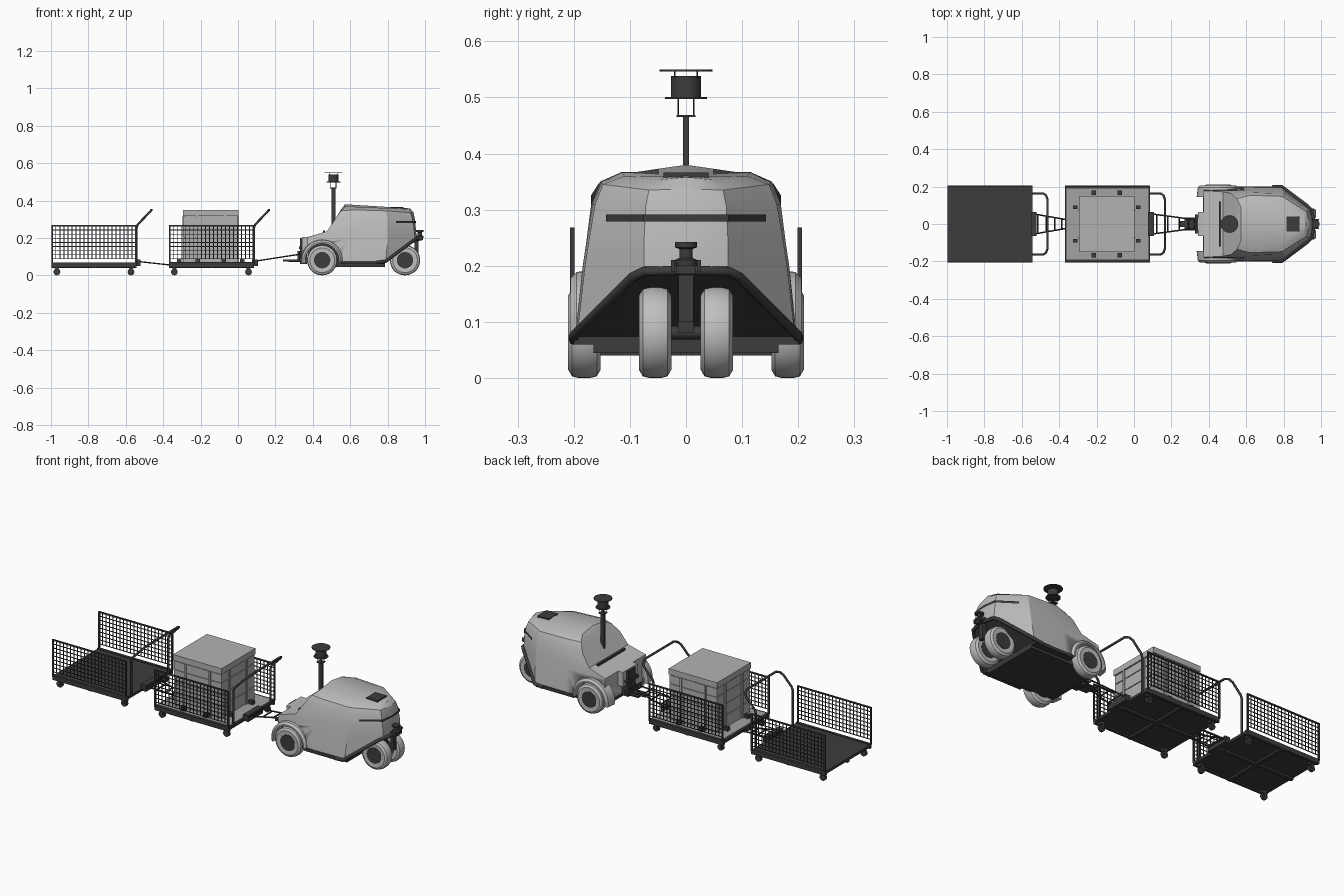
import bpy, bmesh, math
from mathutils import Vector, Matrix

if "Cube" in bpy.data.objects:
    bpy.data.objects.remove(bpy.data.objects["Cube"])


def mat(name, v):
    m = bpy.data.materials.new(name)
    m.diffuse_color = (v, v, v, 1)
    m.use_nodes = True
    m.node_tree.nodes["Principled BSDF"].inputs["Base Color"].default_value = m.diffuse_color
    return m


LIGHT = mat("light grey paint", 0.5)
TYRE = mat("pale grey tyre", 0.52)
CRATE = mat("crate grey", 0.45)
SHEET = mat("mid grey sheet", 0.36)
DARK = mat("charcoal", 0.045)


def finish(name, bm, mats, smooth=None):
    bmesh.ops.recalc_face_normals(bm, faces=bm.faces)
    me = bpy.data.meshes.new(name)
    bm.to_mesh(me)
    bm.free()
    ob = bpy.data.objects.new(name, me)
    bpy.context.collection.objects.link(ob)
    for m in mats:
        me.materials.append(m)
    if smooth:
        bpy.context.view_layer.objects.active = ob
        bpy.ops.object.select_all(action='DESELECT')
        ob.select_set(True)
        bpy.ops.object.shade_smooth_by_angle(angle=math.radians(smooth))
    return ob


def add_box(bm, x0, x1, y0, y1, z0, z1):
    m = Matrix.Translation(((x0 + x1) / 2, (y0 + y1) / 2, (z0 + z1) / 2)) @ Matrix.Diagonal((x1 - x0, y1 - y0, z1 - z0, 1))
    bmesh.ops.create_cube(bm, size=1, matrix=m)


def boxes(name, m, *dims):
    bm = bmesh.new()
    for d in dims:
        add_box(bm, *d)
    return finish(name, bm, [m])


def lathe(name, m, centre, profile, axis='Y', n=36):
    """Spin (radius, along-axis) profile, closing the ends."""
    bm = bmesh.new()
    rot = Matrix.Rotation(math.radians(-90), 4, 'X') if axis == 'Y' else Matrix()
    rings = [[bm.verts.new(Vector(centre) + rot @ Vector((r * math.cos(2 * math.pi * i / n), r * math.sin(2 * math.pi * i / n), h)))
              for i in range(n)] for r, h in profile]
    for a, b in zip(rings, rings[1:]):
        for i in range(n):
            bm.faces.new((a[i], a[(i + 1) % n], b[(i + 1) % n], b[i]))
    bm.faces.new(rings[0])
    bm.faces.new(rings[-1])
    return finish(name, bm, [m], 35)


def cyl(name, m, c, r, h, axis='Y', n=24):
    return lathe(name, m, c, [(r, -h / 2), (r, h / 2)], axis, n)


def tube(name, m, paths, r, res=2):
    cu = bpy.data.curves.new(name, 'CURVE')
    cu.dimensions, cu.bevel_depth, cu.bevel_resolution, cu.use_fill_caps = '3D', r, res, True
    for p in paths:
        s = cu.splines.new('POLY')
        s.points.add(len(p) - 1)
        for q, c in zip(s.points, p):
            q.co = (*c, 1)
    tmp = bpy.data.objects.new(name, cu)
    bpy.context.collection.objects.link(tmp)
    bpy.context.view_layer.update()
    me = bpy.data.meshes.new_from_object(tmp.evaluated_get(bpy.context.evaluated_depsgraph_get()))
    bpy.data.objects.remove(tmp)
    bm = bmesh.new()
    bm.from_mesh(me)
    return finish(name, bm, [m], 50)


# ---- tractor body: half rings from rear centre to nose, lofted and mirrored
RINGS = [
    [(.37, 0, .07), (.37, .187, .07), (.60, .198, .07), (.79, .195, .07), (.945, .07, .07), (.955, 0, .07)],
    [(.372, 0, .205), (.372, .178, .205), (.60, .184, .20), (.80, .18, .20), (.945, .075, .20), (.955, 0, .20)],
    [(.475, 0, .235), (.475, .172, .235), (.60, .178, .24), (.80, .174, .24), (.942, .075, .24), (.952, 0, .24)],
    [(.52, 0, .30), (.52, .163, .30), (.62, .169, .31), (.80, .162, .31), (.932, .072, .305), (.945, 0, .305)],
    [(.55, 0, .352), (.55, .135, .345), (.62, .153, .35), (.79, .148, .345), (.922, .066, .335), (.938, 0, .337)],
    [(.572, 0, .38), (.572, .09, .367), (.62, .115, .367), (.78, .11, .36), (.905, .05, .353), (.92, 0, .358)]]
bm = bmesh.new()
for s in (1, -1):
    rr = [[bm.verts.new((x, y * s, z)) for x, y, z in ring] for ring in RINGS]
    for a, b in zip(rr, rr[1:]):
        for i in range(5):
            bm.faces.new((a[i], a[i + 1], b[i + 1], b[i]))
    bm.faces.new(rr[0])
    bm.faces.new(rr[-1])
bmesh.ops.remove_doubles(bm, verts=bm.verts, dist=1e-5)
# slanted cut under the nose to clear the front wheels
cut = bmesh.ops.bisect_plane(bm, geom=bm.verts[:] + bm.edges[:] + bm.faces[:], plane_co=(.78, 0, .07),
                             plane_no=(.12, 0, -.165), clear_outer=True)
bmesh.ops.holes_fill(bm, edges=[e for e in bm.edges if e.is_boundary])
bmesh.ops.recalc_face_normals(bm, faces=bm.faces)
for f in bm.faces:
    f.material_index = 1 if f.normal.z < -.5 else 0
body = finish("tractor_body", bm, [LIGHT, DARK], 28)
for s, side in ((1, "left"), (-1, "right")):
    c = cyl("wheel_arch_cutter_" + side, DARK, (.45, s * .195, .08), .092, .1, n=40)
    c.hide_render = True
    c.hide_set(True)
    b = body.modifiers.new("arch_" + side, 'BOOLEAN')
    b.object, b.operation, b.solver = c, 'DIFFERENCE', 'EXACT'

# ---- fenders: arched strip over each rear wheel
for s in (1, -1):
    bm = bmesh.new()
    prev = None
    for i in range(21):
        a = math.radians(-5 + 195 * i / 20)
        q = [bm.verts.new((.45 + r * math.cos(a), s * y, .08 + r * math.sin(a)))
             for r, y in ((.09, .145), (.115, .145), (.109, .195), (.098, .206), (.09, .206))]
        if prev:
            for k in range(5):
                bm.faces.new((prev[k], prev[(k + 1) % 5], q[(k + 1) % 5], q[k]))
        else:
            bm.faces.new(q)
        prev = q
    bm.faces.new(prev)
    finish("rear_fender", bm, [LIGHT], 35)

# ---- wheels
for name, x, y in (("rear_wheel", .45, .181), ("front_wheel", .893, .055)):
    for s in (1, -1):
        lathe(name, TYRE, (x, s * y, .081), [(.045, -.027), (.066, -.029), (.078, -.022), (.081, -.01),
                                             (.081, .01), (.078, .022), (.066, .029), (.045, .027)])
        cyl(name + "_hub", DARK, (x, s * y, .081), .044, .058)
cyl("front_axle", DARK, (.893, 0, .081), .012, .1)
cyl("rear_axle", DARK, (.45, 0, .081), .02, .33)
boxes("front_fork", DARK, (.88, .91, -.014, .014, .08, .18))

# ---- chassis, skirts, stripes and vent
boxes("chassis", DARK, (.38, .785, -.165, .165, .045, .09), (.55, .785, -.2, .2, .06, .078))
boxes("roof_vent", DARK, (.815, .885, -.04, .04, .352, .366))
boxes("rear_light_bar", DARK, (.455, .466, -.12, .12, .222, .24))
stripe = [(.845, -.143), (.942, -.0755), (.951, 0), (.942, .0755), (.845, .143)]
bm = bmesh.new()
lo, hi = ([bm.verts.new((x, y, z)) for x, y in stripe] for z in (.279, .291))
for i in range(4):
    bm.faces.new((lo[i], lo[i + 1], hi[i + 1], hi[i]))
bmesh.ops.solidify(bm, geom=bm.faces[:], thickness=.006)
finish("front_light_strip", bm, [DARK])

# ---- bumper with front sensor
tube("bumper", DARK, [[(.74, -.2, .068), (.79, -.2, .075), (.93, -.095, .18), (.95, -.075, .19), (.965, 0, .192),
                       (.95, .075, .19), (.93, .095, .18), (.79, .2, .075), (.74, .2, .068)]], .009)
boxes("sensor_post", DARK, (.945, .965, -.013, .013, .10, .2), (.945, .985, -.018, .018, .185, .205))
lathe("front_sensor", DARK, (.972, 0, .2), [(.02, 0), (.02, .01), (.012, .014), (.012, .03), (.02, .033), (.02, .042)], 'Z', 20)
boxes("sensor_arms", DARK, (.955, .99, -.027, -.02, .19, .21), (.955, .99, .02, .027, .19, .21))

# ---- mast with scanner
MX = .51
boxes("mast", DARK, (MX - .011, MX + .011, -.005, .005, .22, .467))
boxes("mast_plate", DARK, (MX - .017, MX + .017, -.017, .017, .465, .469))
cyl("scanner_base", DARK, (MX, 0, .499), .037, .003, 'Z')
cyl("scanner", DARK, (MX, 0, .519), .027, .038, 'Z')
cyl("scanner_cap", DARK, (MX, 0, .548), .047, .003, 'Z', 32)
tube("scanner_posts", DARK, [[(MX + sx * k, sy * k, z0), (MX + sx * k, sy * k, z1)] for sx in (1, -1) for sy in (1, -1)
                             for k, z0, z1 in ((.014, .467, .499), (.02, .535, .548))], .0015, 1)

# ---- rear hitch
boxes("hitch_housing", LIGHT, (.342, .45, -.065, .065, .125, .205))
boxes("hitch_block", DARK, (.332, .37, -.033, .033, .06, .2), (.325, .345, -.05, .05, .075, .095),
      (.325, .345, -.05, .05, .14, .155), (.24, .40, -.016, .016, .074, .084), (.27, .34, -.034, .034, .07, .078))
cyl("hitch_pin", DARK, (.325, 0, .1), .007, .06, 'Z', 16)


# ---- carts
def cart(cx, tow_end, tow_z):
    x0, x1, w = cx - .228, cx + .228, .203
    boxes("cart_deck", DARK, (x0, x1, -w, w, .05, .064), (x0, x1, -w, -w + .015, .042, .068),
          (x0, x1, w - .015, w, .042, .068), (cx - .01, cx + .01, -w, w, .04, .052), (x0, x1, -.01, .01, .04, .052),
          (x1 - .01, x1 + .022, -.065, .065, .05, .085))
    # wire mesh sides
    bm = bmesh.new()
    t = .0018
    for s in (1, -1):
        y = s * w
        for i in range(22):
            x = x0 + .003 + (x1 - x0 - .006) * i / 21
            add_box(bm, x - t, x + t, y - t, y + t, .087, .265)
        for i in range(9):
            z = .088 + .176 * i / 8
            add_box(bm, x0, x1, y - t, y + t, z - t, z + t)
        for x in (x0 + .004, x1 - .004):
            add_box(bm, x - .004, x + .004, y - .004, y + .004, .06, .267)
        add_box(bm, x0, x1, y - .004, y + .004, .261, .268)
    finish("cart_mesh_sides", bm, [DARK])
    # castors
    for x in (x0 + .03, x1 - .03):
        for y in (-.178, .178):
            cyl("cart_castor", DARK, (x, y, .018), .018, .014, n=16)
            boxes("castor_fork", DARK, (x - .008, x + .008, y - .011, y - .008, .015, .05),
                  (x - .008, x + .008, y + .008, y + .011, .015, .05), (x - .012, x + .012, y - .012, y + .012, .036, .05))
    # push handle
    half = [(x1, .163, .06), (x1, .163, .255), (x1 + .006, .163, .272), (x1 + .057, .163, .325),
            (x1 + .072, .153, .341), (x1 + .08, .13, .35)]
    tube("cart_handle", DARK, [half + [(x, -y, z) for x, y, z in reversed(half)]], .006)
    # tapered tow bar
    def rail(f, s):
        return (x1 + (tow_end - x1) * f, s * (.055 - .032 * f), .075 + (tow_z - .075) * f)
    tube("tow_bar", DARK, [[rail(0, s), rail(1, s)] for s in (1, -1)]
         + [[rail(f, 1), rail(f, -1)] for f in (.15, .4, .65, .85, 1)], .004, 1)


cart(-.77, -.36, .055)
cart(-.142, .325, .112)

# ---- cargo on the middle cart
boxes("cargo_sheet", SHEET, (-.36, .078, -.19, .19, .064, .07))
CX = -.146
h = .149
layers = [(CX - h + i, CX + h - i, -h + i, h - i, z0, z1) for z0, z1, i in
          ((.07, .135, .004), (.135, .139, .009), (.139, .2, .004), (.2, .204, .009),
           (.204, .265, .004), (.265, .269, .009), (.269, .314, .004), (.314, .318, .009), (.318, .35, 0))]
boxes("stacked_crates", CRATE, *layers)
ribs = [(CX + d - .006, CX + d + .006, -h - .002, h + .002, .07, .316) for d in (-.075, .075)]
ribs += [(CX - h - .002, CX + h + .002, d - .006, d + .006, .07, .316) for d in (-.075, .075)]
boxes("crate_ribs", CRATE, *ribs)
clips = [(CX + d - .012, CX + d + .012, s * .168 - .012, s * .168 + .012, .07, .09) for d in (-.07, .07) for s in (1, -1)]
clips += [(CX + s * .168 - .012, CX + s * .168 + .012, d - .01, d + .01, .07, .09) for d in (-.09, .09) for s in (1, -1)]
boxes("deck_clips", DARK, *clips)
